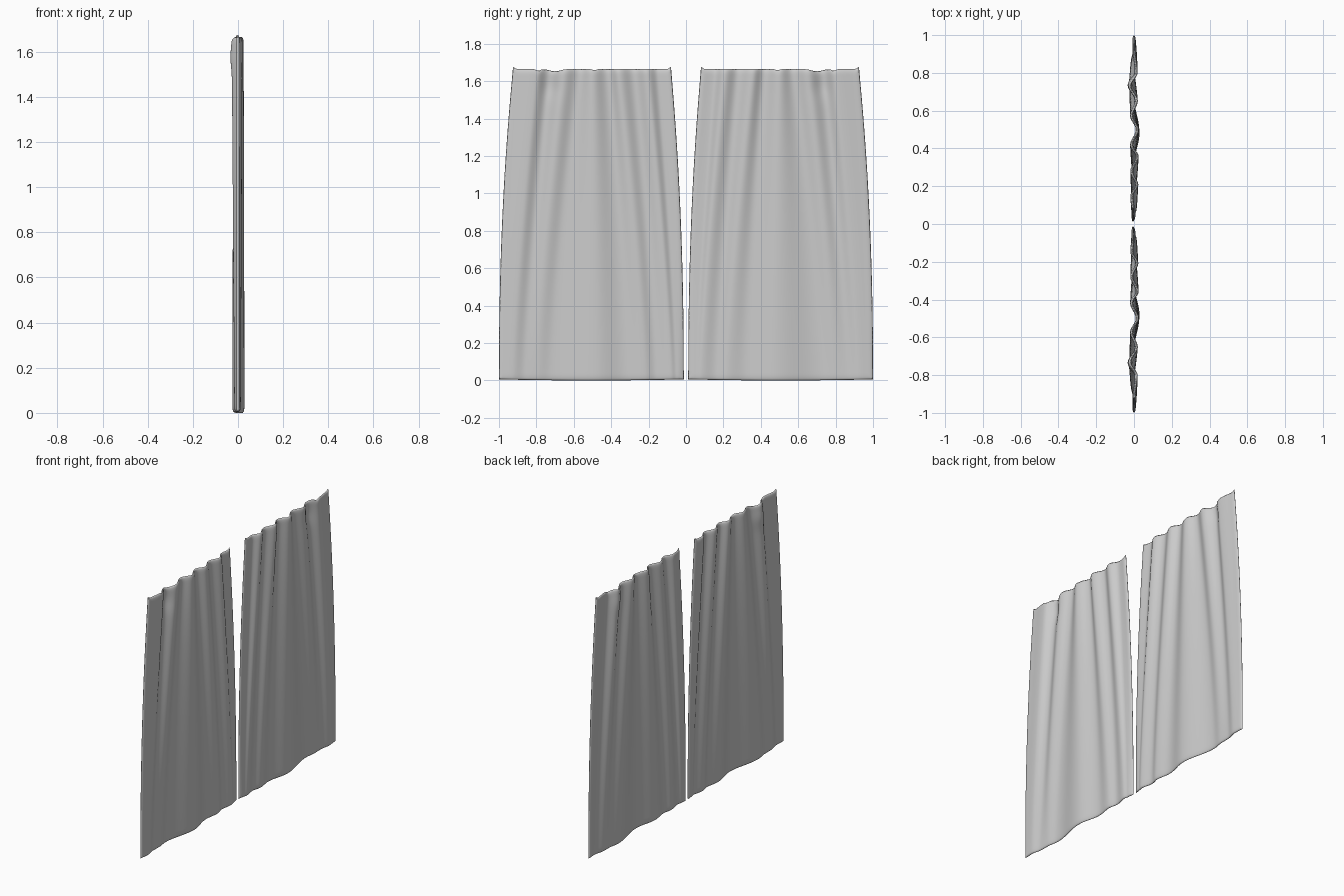
import bpy, bmesh, math

HEIGHT = 1.665
THICK = 0.008
# Fold crests and valleys: (distance from middle at top, depth at top, distance at hem, depth at hem)
FOLDS = [(0.08, -0.005, 0.012, -0.005), (0.15, -0.012, 0.05, 0.0), (0.21, 0.015, 0.08, 0.006),
         (0.28, -0.012, 0.16, -0.006), (0.36, 0.017, 0.22, 0.006), (0.42, -0.013, 0.32, -0.006),
         (0.50, 0.017, 0.48, 0.021), (0.57, -0.013, 0.72, -0.017), (0.65, 0.013, 0.80, -0.008),
         (0.73, -0.02, 0.86, -0.008), (0.80, 0.012, 0.93, 0.004), (0.925, 0.0, 1.0, 0.0)]

old = bpy.data.objects.get("Cube")
if old:
    bpy.data.objects.remove(old, do_unlink=True)

fabric = bpy.data.materials.new("grey fabric")
fabric.use_nodes = True
GREY = (0.6, 0.6, 0.6, 1)
fabric.diffuse_color = GREY
fabric.node_tree.nodes["Principled BSDF"].inputs["Base Color"].default_value = GREY


def mix(a, b, t):
    return a + (b - a) * t


def bump(x, centre, width):
    return math.exp(-((x - centre) / width) ** 2)


def rounded(distance, radius):
    """Pillow profile: zero at the rim, one past the radius."""
    d = min(max(distance / radius, 0), 1)
    return math.sqrt(d * (2 - d))


def fold_depth(u, t):
    """Depth of the cloth at distance u, with t running from hem to top."""
    fan = t ** 1.3
    edge = t ** 2.2
    points = [(mix(b, a, fan), mix(db, da, t)) for a, da, b, db in FOLDS]
    points[0] = (mix(FOLDS[0][2], FOLDS[0][0], edge), points[0][1])
    points[-1] = (mix(FOLDS[-1][2], FOLDS[-1][0], edge), points[-1][1])
    for (u0, d0), (u1, d1) in zip(points, points[1:]):
        if u <= u1:
            k = min(max((u - u0) / (u1 - u0), 0), 1)
            return mix(d0, d1, (1 - math.cos(math.pi * k)) / 2)
    return points[-1][1]


def curtain(name, side):
    bm = bmesh.new()
    for face in (1, -1):
        grid = bmesh.ops.create_grid(bm, x_segments=110, y_segments=70, size=0.5)
        for v in grid["verts"]:
            # Rows and columns gather towards the rim
            s = mix(v.co.x + 0.5, (1 - math.cos(math.pi * (v.co.x + 0.5))) / 2, 0.6)
            t = mix(v.co.y + 0.5, (1 - math.cos(math.pi * (v.co.y + 0.5))) / 2, 0.8)
            edge = t ** 2.2
            inner, outer = mix(0.012, 0.08, edge), mix(1.0, 0.925, edge)
            u = mix(inner, outer, s)
            z = t * HEIGHT
            # Sagging top rim with lifted corners
            sag = 0.012 * (bump(u, 0.7, 0.04) + 0.8 * bump(u, 0.79, 0.015)) + 0.006 * bump(u, 0.49, 0.015)
            z += (0.01 * (bump(s, 0, 0.015) + bump(s, 1, 0.015)) - sag) * t ** 30
            # Curved hem
            z += 0.006 * (2 * s - 1) ** 2 * (1 - t) ** 8
            rim = min(rounded((u - inner), 0.025), rounded((outer - u), 0.025),
                      rounded(z, 0.035) if t > 0 else 0, rounded((1 - t) * HEIGHT, 0.03))
            pinch = -0.007 * bump(u, 0.72, 0.05) * bump(z, 1.57, 0.06)
            v.co = (fold_depth(u, t) + pinch + face * THICK * rim, side * u, z)
    bmesh.ops.remove_doubles(bm, verts=bm.verts, dist=0.00005)
    bmesh.ops.recalc_face_normals(bm, faces=bm.faces)
    for f in bm.faces:
        f.smooth = True
    mesh = bpy.data.meshes.new(name)
    bm.to_mesh(mesh)
    bm.free()
    mesh.materials.append(fabric)
    bpy.context.collection.objects.link(bpy.data.objects.new(name, mesh))


curtain("near_curtain", -1)
curtain("far_curtain", 1)
